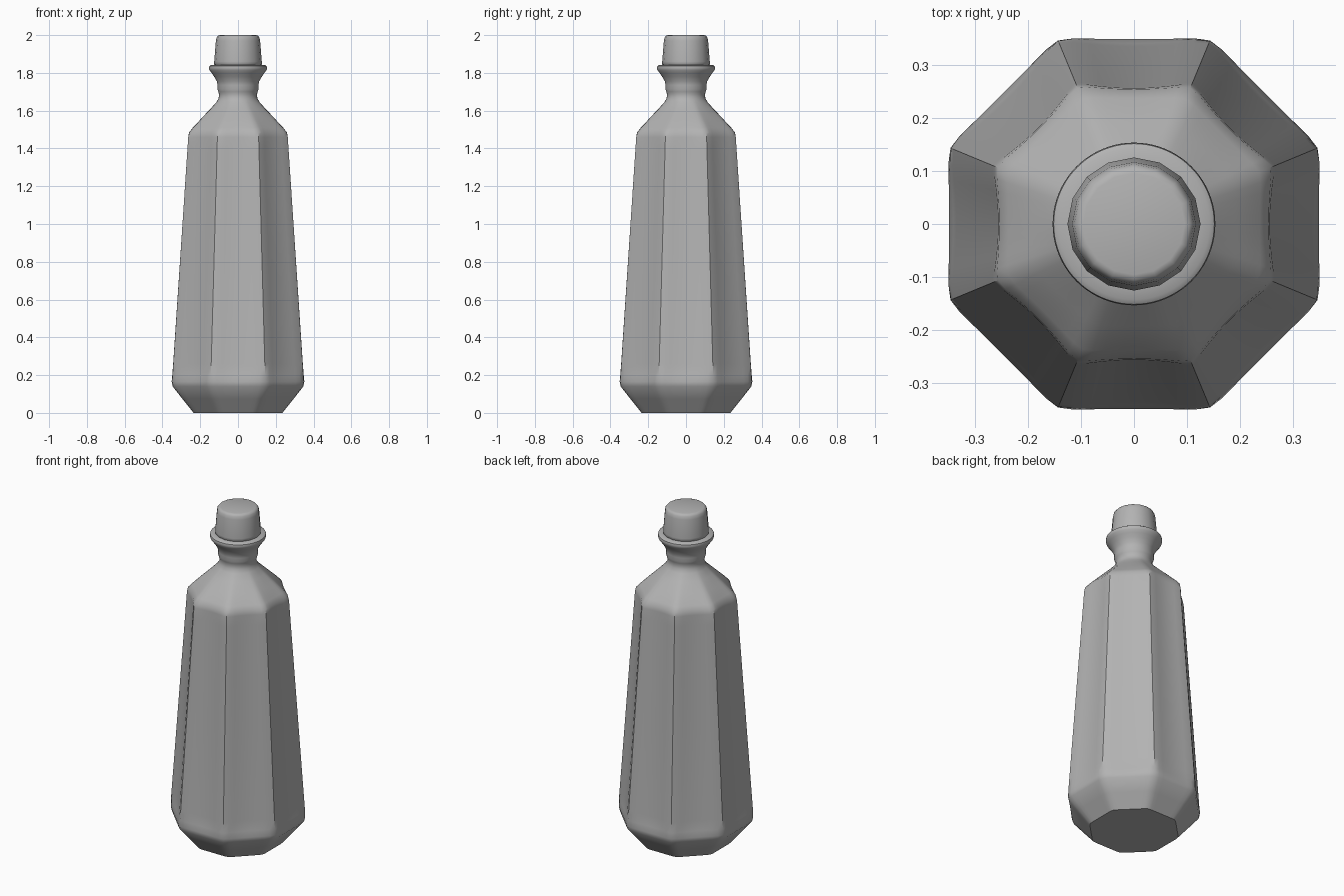
import bpy, bmesh, math

if "Cube" in bpy.data.objects:
    bpy.data.objects.remove(bpy.data.objects["Cube"])

grey = bpy.data.materials.new("plain_grey")
grey.diffuse_color = (0.45, 0.45, 0.45, 1)
grey.use_nodes = True
grey.node_tree.nodes["Principled BSDF"].inputs["Base Color"].default_value = grey.diffuse_color


def radius(angle, a, octo, dip):
    """Rounded octagon with apothem a and dished panels, blended to a circle."""
    step = math.pi / 4
    t = (angle + step / 2) % step - step / 2
    octagon = min(a / math.cos(t), a * 1.068)
    octagon -= dip * max(0, 1 - (t / (step / 2)) ** 2)
    return octo * octagon + (1 - octo) * a


def loft(name, profile, sides, angle):
    """Skin rings of (z, apothem, octagon amount, panel dip) and cap both ends."""
    bm = bmesh.new()
    rings = []
    for z, a, octo, dip in profile:
        ring = []
        for i in range(sides):
            th = 2 * math.pi * i / sides
            r = radius(th, a, octo, dip)
            ring.append(bm.verts.new((r * math.cos(th), r * math.sin(th), z)))
        rings.append(ring)
    for lo, hi in zip(rings, rings[1:]):
        for i in range(sides):
            j = (i + 1) % sides
            bm.faces.new((lo[i], lo[j], hi[j], hi[i]))
    bm.faces.new(rings[0][::-1])
    bm.faces.new(rings[-1])
    mesh = bpy.data.meshes.new(name)
    bm.to_mesh(mesh)
    bm.free()
    mesh.materials.append(grey)
    obj = bpy.data.objects.new(name, mesh)
    bpy.context.collection.objects.link(obj)
    bpy.ops.object.select_all(action='DESELECT')
    obj.select_set(True)
    bpy.context.view_layer.objects.active = obj
    bpy.ops.object.shade_smooth_by_angle(angle=math.radians(angle))
    return obj


# Eight-sided tapering body, shoulder, neck and flared lip
body = [
    (0.0, 0.235, 1, 0.0), (0.075, 0.295, 1, 0.0), (0.14, 0.346, 1, 0.0),
    (0.165, 0.352, 1, 0.002), (0.20, 0.351, 1, 0.009), (0.26, 0.347, 1, 0.011),
    (0.80, 0.311, 1, 0.011), (1.40, 0.271, 1, 0.011), (1.46, 0.267, 1, 0.010),
    (1.485, 0.261, 1, 0.006), (1.51, 0.240, 1, 0.002), (1.56, 0.193, 0.85, 0),
    (1.61, 0.146, 0.5, 0), (1.645, 0.114, 0.15, 0), (1.665, 0.103, 0, 0),
    (1.685, 0.100, 0, 0), (1.70, 0.104, 0, 0), (1.715, 0.109, 0, 0),
    (1.735, 0.108, 0, 0), (1.755, 0.112, 0, 0), (1.78, 0.126, 0, 0),
    (1.80, 0.140, 0, 0), (1.815, 0.151, 0, 0), (1.825, 0.154, 0, 0),
    (1.836, 0.152, 0, 0), (1.842, 0.143, 0, 0), (1.843, 0.11, 0, 0),
]
loft("bottle_body", body, 80, 40)

# Tapered stopper cap with a rounded top edge
cap = [
    (1.838, 0.118, 0, 0), (1.845, 0.126, 0, 0), (1.86, 0.126, 0, 0),
    (1.97, 0.117, 0, 0), (1.988, 0.113, 0, 0), (1.997, 0.106, 0, 0),
    (2.0, 0.096, 0, 0),
]
loft("bottle_cap", cap, 16, 50)
